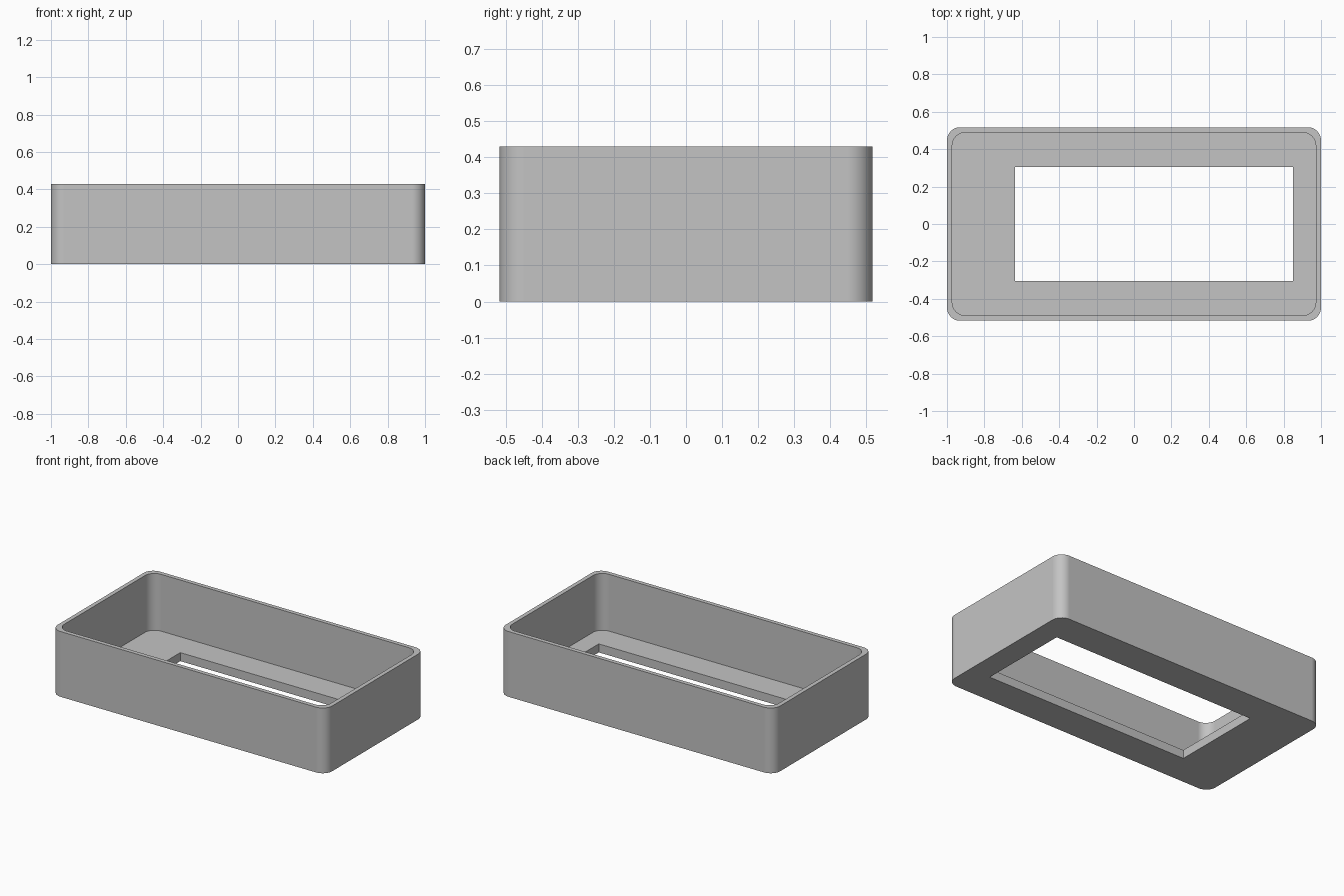
import bpy
import bmesh
import math

cube = bpy.data.objects.get("Cube")
if cube:
    bpy.data.objects.remove(cube, do_unlink=True)

HALF_X, HALF_Y, HEIGHT = 1.0, 0.517, 0.43
WALL, FLOOR, RADIUS = 0.028, 0.056, 0.07
SEGMENTS = 12

grey = bpy.data.materials.new("plain grey")
grey.use_nodes = True
colour = (0.55, 0.55, 0.55, 1)
grey.diffuse_color = colour
grey.node_tree.nodes["Principled BSDF"].inputs["Base Color"].default_value = colour

bm = bmesh.new()


def add_loop(points, z):
    """Closed ring of vertices with its edges."""
    verts = [bm.verts.new((x, y, z)) for x, y in points]
    edges = [bm.edges.new((v, verts[i - 1])) for i, v in enumerate(verts)]
    return verts, edges


def rounded_rectangle(half_x, half_y, radius):
    points = []
    for corner, (sx, sy) in enumerate([(1, 1), (-1, 1), (-1, -1), (1, -1)]):
        for i in range(SEGMENTS + 1):
            a = math.pi / 2 * (corner + i / SEGMENTS)
            points.append((sx * (half_x - radius) + radius * math.cos(a),
                           sy * (half_y - radius) + radius * math.sin(a)))
    return points


def join(lower, upper):
    """Band of quads between two rings."""
    a, b = lower[0], upper[0]
    for i in range(len(a)):
        bm.faces.new((a[i - 1], a[i], b[i], b[i - 1]))


outer = rounded_rectangle(HALF_X, HALF_Y, RADIUS)
inner = rounded_rectangle(HALF_X - WALL, HALF_Y - WALL, RADIUS)
window = [(0.85, 0.306), (-0.635, 0.306), (-0.635, -0.306), (0.85, -0.306)]

outer_base, outer_rim = add_loop(outer, 0), add_loop(outer, HEIGHT)
inner_rim, inner_floor = add_loop(inner, HEIGHT), add_loop(inner, FLOOR)
window_top, window_base = add_loop(window, FLOOR), add_loop(window, 0)

# Walls, rim and window sides
join(outer_base, outer_rim)
join(outer_rim, inner_rim)
join(inner_rim, inner_floor)
join(window_top, window_base)

# Floor and underside, each pierced by the window
for ring, hole in ((inner_floor, window_top), (outer_base, window_base)):
    bmesh.ops.triangle_fill(bm, edges=ring[1] + hole[1], use_beauty=True)

bmesh.ops.recalc_face_normals(bm, faces=bm.faces)
mesh = bpy.data.meshes.new("open_tray")
bm.to_mesh(mesh)
bm.free()
mesh.materials.append(grey)

tray = bpy.data.objects.new("open_tray", mesh)
bpy.context.collection.objects.link(tray)
bpy.context.view_layer.objects.active = tray
tray.select_set(True)
bpy.ops.object.shade_smooth_by_angle(angle=math.radians(30))

# Keep the flat walls evenly shaded beside the round corners
weighted = tray.modifiers.new("even_shading", 'WEIGHTED_NORMAL')
weighted.keep_sharp = True
